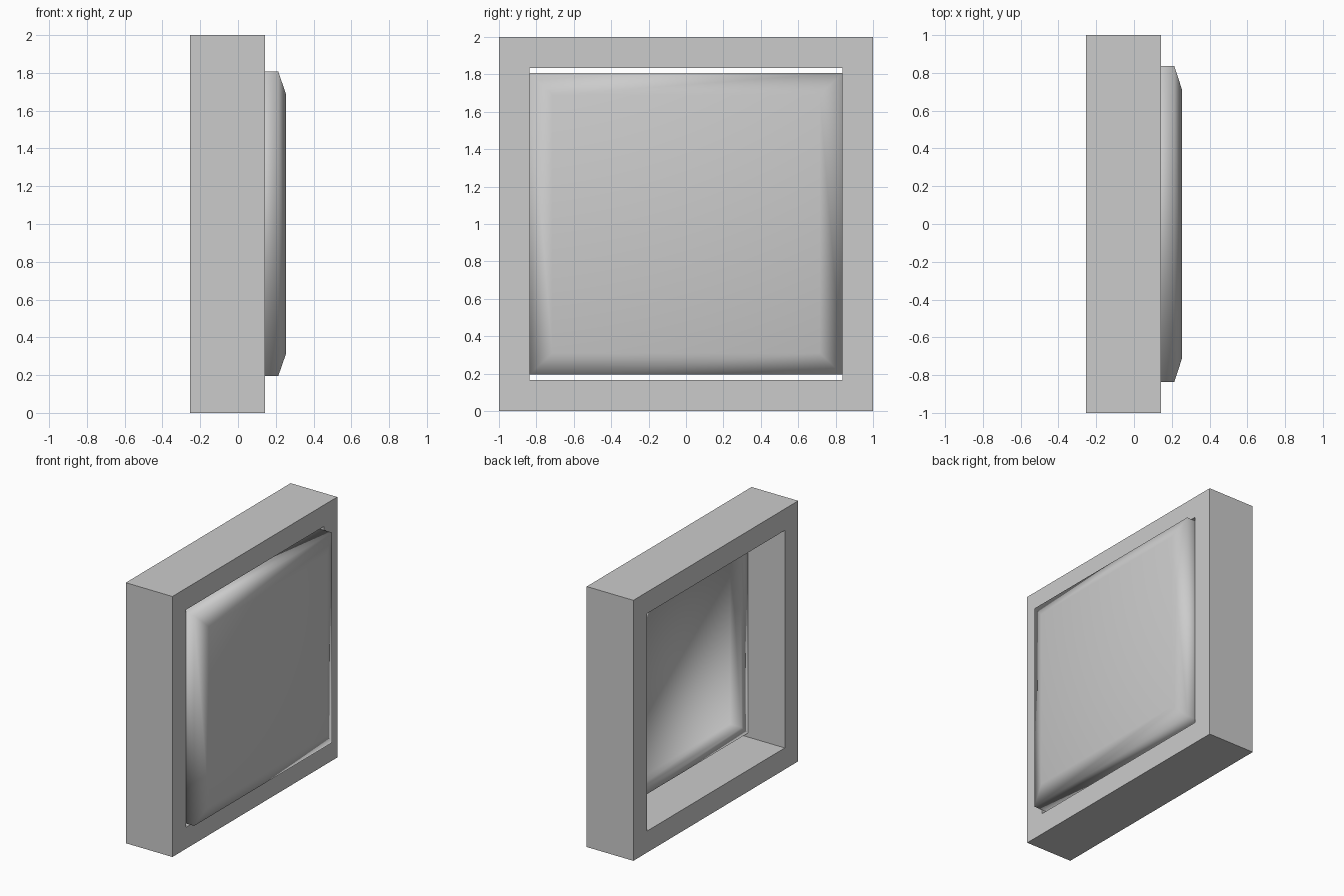
import bpy, bmesh

if "Cube" in bpy.data.objects:
    bpy.data.objects.remove(bpy.data.objects["Cube"])


def ring(bm, x, half_y, z0, z1):
    """Rectangular loop of vertices at depth x."""
    return [bm.verts.new((x, y, z)) for y, z in
            ((-half_y, z0), (half_y, z0), (half_y, z1), (-half_y, z1))]


def bridge(bm, a, b):
    """Four quads joining two rectangular loops."""
    for i in range(4):
        j = (i + 1) % 4
        bm.faces.new((a[i], a[j], b[j], b[i]))


def finish(bm, name):
    bmesh.ops.recalc_face_normals(bm, faces=bm.faces)
    mesh = bpy.data.meshes.new(name)
    bm.to_mesh(mesh)
    bm.free()
    obj = bpy.data.objects.new(name, mesh)
    bpy.context.collection.objects.link(obj)
    return obj


# Square frame, open front and back
bm = bmesh.new()
loops = [ring(bm, -0.253, 1, 0, 2), ring(bm, 0.143, 1, 0, 2),
         ring(bm, 0.143, 0.837, 0.165, 1.835), ring(bm, -0.253, 0.837, 0.165, 1.835)]
for k in range(4):
    bridge(bm, loops[k], loops[(k + 1) % 4])
finish(bm, "frame")

# Cushion-like panel: recessed back, lip, side walls, chamfered rim, flat front
bm = bmesh.new()
loops = [ring(bm, 0.155, 0.757, 0.27, 1.733), ring(bm, 0.06, 0.757, 0.27, 1.733),
         ring(bm, 0.06, 0.837, 0.195, 1.808), ring(bm, 0.213, 0.837, 0.195, 1.808),
         ring(bm, 0.253, 0.715, 0.31, 1.69)]
for a, b in zip(loops, loops[1:]):
    bridge(bm, a, b)
bm.faces.new(loops[0])
bm.faces.new(loops[-1])
panel = finish(bm, "front_panel")
for poly in panel.data.polygons:
    poly.use_smooth = True
